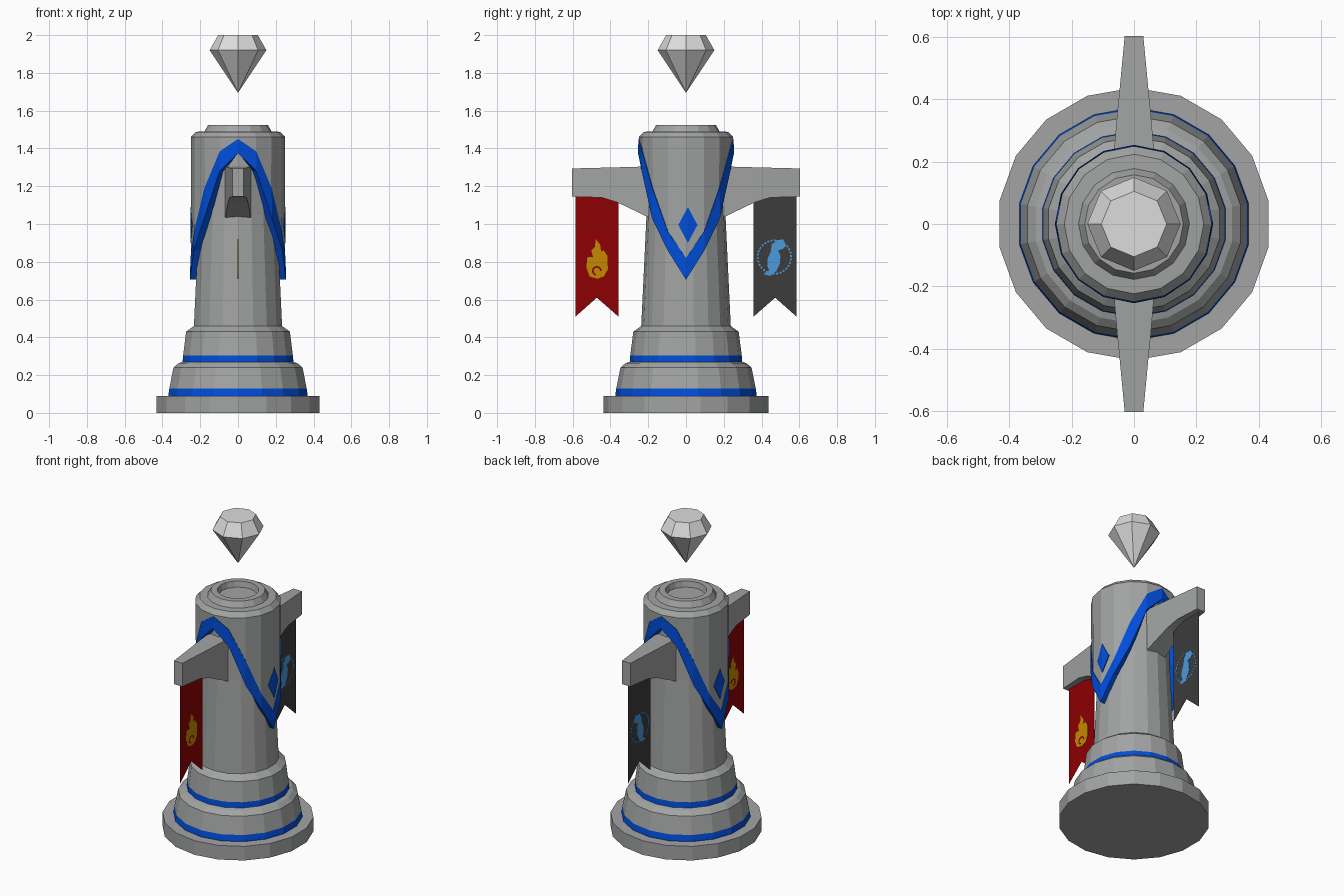
import bpy, bmesh, math
from math import sin, cos, pi

if "Cube" in bpy.data.objects:
    bpy.data.objects.remove(bpy.data.objects["Cube"])


def material(name, rgb):
    m = bpy.data.materials.new(name)
    m.diffuse_color = (*rgb, 1)
    m.use_nodes = True
    m.node_tree.nodes["Principled BSDF"].inputs["Base Color"].default_value = m.diffuse_color
    return m


STONE = material("grey stone", (0.36, 0.37, 0.365))
BLUE = material("royal blue", (0.0, 0.075, 0.7))
GEM = material("pale crystal", (0.72, 0.72, 0.72))
RED = material("red cloth", (0.27, 0.0, 0.001))
DARK = material("dark cloth", (0.045, 0.045, 0.045))
GOLD = material("gold paint", (0.55, 0.25, 0.0))
SKY = material("sky blue paint", (0.07, 0.32, 0.7))


def make(name, verts, faces, mats, ids=None):
    me = bpy.data.meshes.new(name)
    me.from_pydata(verts, [], faces)
    for m in mats:
        me.materials.append(m)
    if ids:
        for p, i in zip(me.polygons, ids):
            p.material_index = i
    bm = bmesh.new()
    bm.from_mesh(me)
    bmesh.ops.recalc_face_normals(bm, faces=bm.faces)
    bm.to_mesh(me)
    bm.free()
    ob = bpy.data.objects.new(name, me)
    bpy.context.collection.objects.link(ob)
    return ob


def lathe(name, rows, n, mats, row_mat=()):
    """rows: list of (radius, height or function of angle); capped at both ends."""
    verts, faces, ids = [], [], []
    for r, z in rows:
        for k in range(n):
            a = 2 * pi * k / n          # angle measured from the front
            verts.append((r * sin(a), -r * cos(a), z(a) if callable(z) else z))
    for i in range(len(rows) - 1):
        for k in range(n):
            j = (k + 1) % n
            faces.append((i*n + k, i*n + j, (i+1)*n + j, (i+1)*n + k))
            ids.append(1 if i in row_mat else 0)
    faces += [tuple(range(n)), tuple(range(len(verts) - n, len(verts)))]
    return make(name, verts, faces, mats, ids + [0, 0])


def plate(name, outline, half, mat):
    """Outline in (y, z), extruded along x by +-half."""
    n = len(outline)
    verts = [(s * half, y, z) for s in (-1, 1) for y, z in outline]
    faces = [tuple(range(n)), tuple(range(n, 2*n))]
    faces += [(i, (i+1) % n, n + (i+1) % n, n + i) for i in range(n)]
    return make(name, verts, faces, [mat])


# stepped base with two blue bands and the tapering shaft
lathe("base_and_shaft", [
    (0.438, 0), (0.438, 0.09), (0.374, 0.09), (0.374, 0.098), (0.369, 0.13), (0.347, 0.24),
    (0.32, 0.263), (0.298, 0.27), (0.295, 0.305), (0.279, 0.43), (0.244, 0.455),
    (0.237, 0.46), (0.209, 1.05), (0.205, 1.44)], 18, [STONE, BLUE], (2, 3, 7))


# sleeve with swooping lower hem: arches at front/back, points at the sides
def hem(heights):
    def z(a):
        k = round(a / (pi / 8)) % 8
        return heights[min(k, 8 - k)]
    return z


low = hem([1.375, 1.28, 1.03, 0.86, 0.705])
high = hem([1.45, 1.385, 1.19, 0.96, 0.82])
lathe("sleeve", [
    (0.195, low), (0.254, low), (0.252, high), (0.248, high), (0.25, 1.46), (0.224, 1.488),
    (0.178, 1.49), (0.158, 1.525), (0.12, 1.525), (0.112, 1.49)],
    16, [STONE, BLUE], (0, 1, 2))

# blue diamonds folded over the side edges of the sleeve
for s, side in ((1, "right"), (-1, "left")):
    verts = [(s * x, y + 0.01, z) for x, y, z in
             ((0.2475, 0, 1.09), (0.238, 0.05, 0.995), (0.2475, 0, 0.9), (0.24, -0.05, 0.995))]
    d = make("diamond_" + side, verts, [(0, 1, 2), (0, 2, 3)], [BLUE])
    mod = d.modifiers.new("thickness", "SOLIDIFY")
    mod.thickness, mod.offset = 0.008, 0

# bracket arms and hanging swallow-tailed banners
stations = [(0.17, 0.07, 1.02, 1.305), (0.26, 0.062, 1.065, 1.303), (0.365, 0.053, 1.115, 1.3),
            (0.445, 0.045, 1.14, 1.298), (0.603, 0.03, 1.145, 1.294)]
for s, end, cloth in ((-1, "front", RED), (1, "back", DARK)):
    verts, faces = [], []
    for y, w, b, t in stations:
        verts += [(-w, s*y, b), (w, s*y, b), (w, s*y, t), (-w, s*y, t)]
    for i in range(len(stations) - 1):
        faces += [(4*i + k, 4*i + (k+1) % 4, 4*i + 4 + (k+1) % 4, 4*i + 4 + k) for k in range(4)]
    n = len(verts)
    make("arm_" + end, verts, faces + [(0, 1, 2, 3), (n-4, n-3, n-2, n-1)], [STONE])
    plate("banner_" + end, [(s*y, z) for y, z in (
        (0.358, 1.15), (0.585, 1.16), (0.585, 0.51), (0.472, 0.61), (0.358, 0.51))], 0.0006, cloth)

# gold flame emblem with a small swirl
plate("flame", [(-0.47 + y, z) for y, z in (
    (0, 0.71), (0.035, 0.722), (0.056, 0.76), (0.055, 0.83), (0.035, 0.86), (0.02, 0.855),
    (0.016, 0.89), (-0.008, 0.92), (-0.012, 0.88), (-0.032, 0.86), (-0.022, 0.825),
    (-0.052, 0.825), (-0.058, 0.77), (-0.04, 0.722))], 0.002, GOLD)
swirl = [(-0.472 + r * cos(a), 0.752 + r * sin(a))
         for r, ks in ((0.026, range(10)), (0.017, range(9, -1, -1)))
         for a in (0.5 * k for k in ks)]
plate("flame_swirl", swirl, 0.0026, RED)

# sky blue wave emblem inside a dashed ring
plate("wave", [(y, z) for y, z in (
    (0.41, 0.735), (0.445, 0.725), (0.478, 0.75), (0.497, 0.79), (0.5, 0.83), (0.488, 0.86),
    (0.515, 0.87), (0.53, 0.885), (0.515, 0.918), (0.48, 0.915), (0.453, 0.89), (0.448, 0.85),
    (0.433, 0.82), (0.43, 0.78), (0.44, 0.755))], 0.002, SKY)
for k in range(30):
    a, b = 2 * pi * k / 30, 2 * pi * (k + 0.6) / 30
    plate("ring_dash", [(0.468 + r * cos(t), 0.825 + r * sin(t))
                        for r, t in ((0.084, a), (0.093, a), (0.093, b), (0.084, b))], 0.002, SKY)

# floating cut gem
lathe("gem", [(0.001, 1.697), (0.15, 1.92), (0.105, 2.0)], 8, [GEM])
